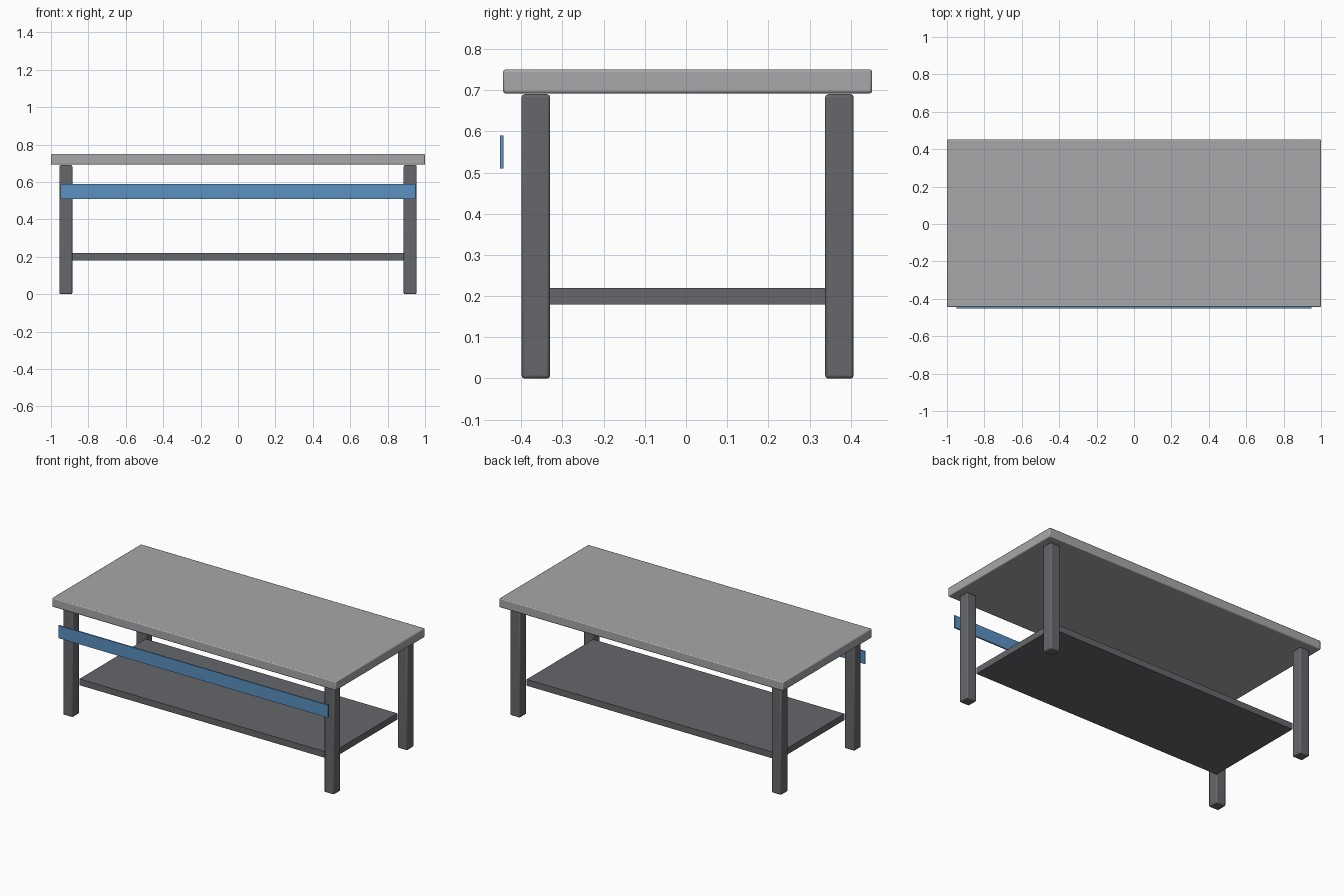
import bpy

cube = bpy.data.objects.get("Cube")
if cube:
    bpy.data.objects.remove(cube, do_unlink=True)


def make_material(name, rgb):
    mat = bpy.data.materials.new(name)
    mat.use_nodes = True
    mat.diffuse_color = (*rgb, 1)
    mat.node_tree.nodes["Principled BSDF"].inputs["Base Color"].default_value = (*rgb, 1)
    return mat


def box(name, low, high, mat, bevel=0):
    """Box between two corners, with optional rounded edges."""
    centre = [(a + b) / 2 for a, b in zip(low, high)]
    bpy.ops.mesh.primitive_cube_add(size=1, location=centre)
    obj = bpy.context.object
    obj.name = name
    obj.scale = [b - a for a, b in zip(low, high)]
    bpy.ops.object.transform_apply(location=False, rotation=False, scale=True)
    obj.data.materials.append(mat)
    if bevel:
        mod = obj.modifiers.new("rounded_edges", "BEVEL")
        mod.width = bevel
        mod.segments = 2
        bpy.ops.object.shade_smooth_by_angle()
    return obj


light_grey = make_material("light_grey", (0.39, 0.39, 0.41))
dark_grey = make_material("dark_grey", (0.13, 0.136, 0.147))
blue = make_material("blue", (0.105, 0.285, 0.54))

MID = 0.004                  # table centre in y, offset by the front strip
OUT_X, OUT_Y = 0.955, 0.403  # outer leg faces
LEG = 0.069
IN_X, IN_Y = OUT_X - LEG, OUT_Y - LEG

# Table top
box("table_top", (-1, MID - 0.448, 0.692), (1, MID + 0.448, 0.75), light_grey, 0.006)

# Four legs
for side, sx in (("left", 1), ("right", -1)):
    for end, sy in (("front", -1), ("back", 1)):
        xs = sorted((sx * IN_X, sx * OUT_X))
        ys = sorted((MID + sy * IN_Y, MID + sy * OUT_Y))
        box(f"{end}_{side}_leg", (xs[0], ys[0], 0), (xs[1], ys[1], 0.69), dark_grey, 0.007)

# Lower shelf between the legs
box("lower_shelf", (-IN_X, MID - IN_Y, 0.18), (IN_X, MID + IN_Y, 0.22), dark_grey)

# Coloured strip floating in front of the legs
box("front_strip", (-0.95, -0.452, 0.51), (0.95, -0.443, 0.59), blue)
